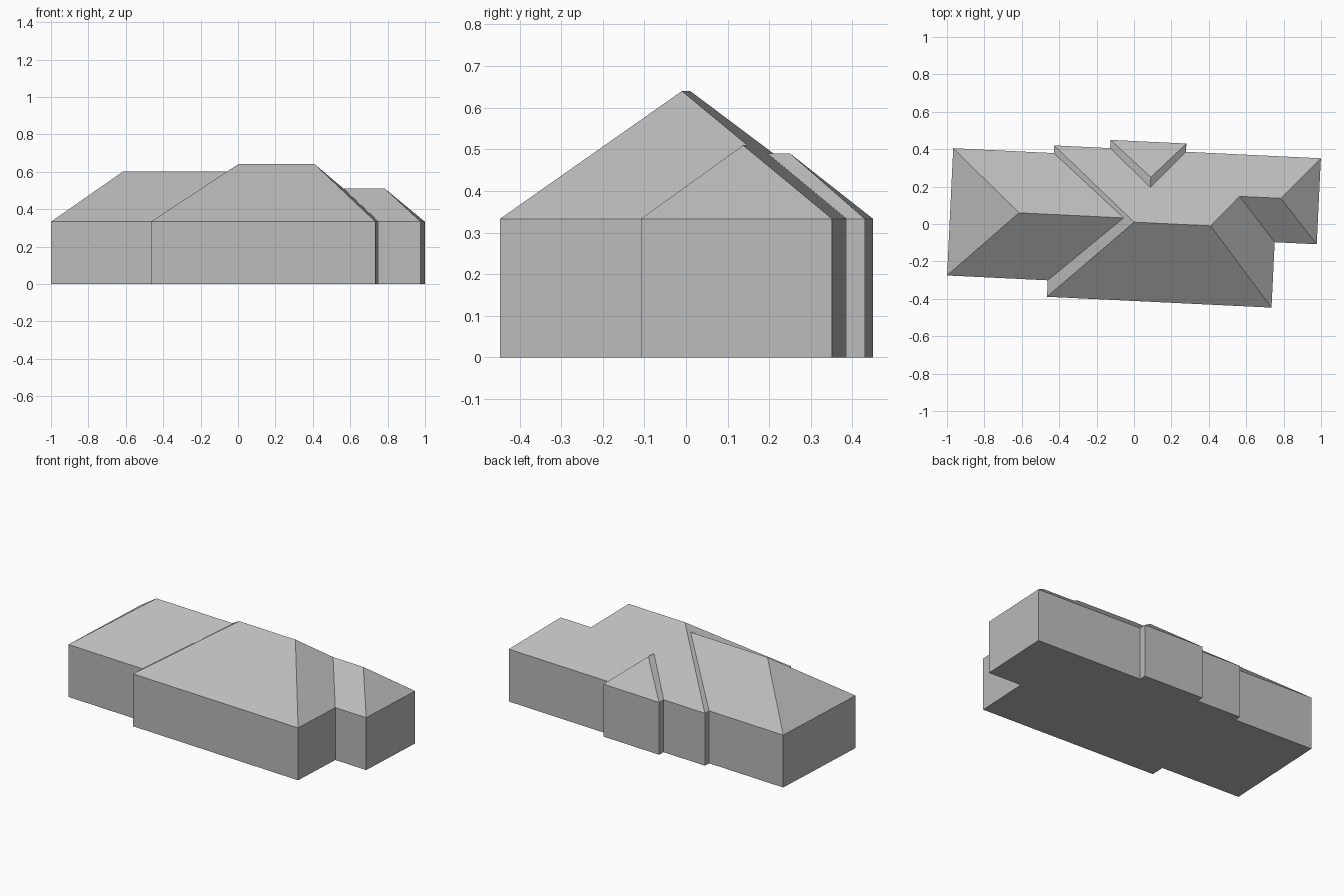
import bpy, bmesh, math

if "Cube" in bpy.data.objects:
    bpy.data.objects.remove(bpy.data.objects["Cube"], do_unlink=True)

EAVE = 0.333

grey = bpy.data.materials.new("plain grey")
grey.use_nodes = True
grey.diffuse_color = (0.5, 0.5, 0.5, 1)
grey.node_tree.nodes["Principled BSDF"].inputs["Base Color"].default_value = (0.5, 0.5, 0.5, 1)


def roofed_block(name, corners, ridge, height):
    """Walls on four counter-clockwise corners, under a roof with a level ridge.
    The first ridge end lies by corners 3-0, the second by corners 1-2."""
    bm = bmesh.new()
    base = [bm.verts.new((x, y, 0)) for x, y in corners]
    eave = [bm.verts.new((x, y, EAVE)) for x, y in corners]
    start, end = [bm.verts.new((x, y, height)) for x, y in ridge]
    bm.faces.new(base[::-1])
    for i in range(4):
        j = (i + 1) % 4
        bm.faces.new((base[i], base[j], eave[j], eave[i]))
    bm.faces.new((eave[0], eave[1], end, start))
    bm.faces.new((eave[1], eave[2], end))
    bm.faces.new((eave[2], eave[3], start, end))
    bm.faces.new((eave[3], eave[0], start))
    mesh = bpy.data.meshes.new(name)
    bm.to_mesh(mesh)
    bm.free()
    mesh.materials.append(grey)
    obj = bpy.data.objects.new(name, mesh)
    bpy.context.collection.objects.link(obj)
    return obj


def rect(x0, x1, y0, y1):
    return [(x0, y0), (x1, y0), (x1, y1), (x0, y1)]


# Main hipped block
BACK, RIDGE_Y, TOP = 0.399, 0.01, 0.64
house = roofed_block("house", rect(-0.446, 0.756, -0.411, BACK),
                     [(0, RIDGE_Y), (0.41, RIDGE_Y)], TOP)

# Lower wing on the right's side
left_wing = roofed_block("long_wing", rect(-0.985, 0, -0.323, 0.358),
                         [(-0.617, 0.03), (0, 0.03)], 0.601)

# Short wing whose back slope continues the main roof
wing_y = 0.175
wing_top = EAVE + (TOP - EAVE) * (BACK - wing_y) / (BACK - RIDGE_Y)
short_wing = roofed_block("short_wing", rect(0.45, 0.981, -0.061, BACK),
                          [(0.45, wing_y), (0.777, wing_y)], wing_top)

# Small hipped bay at the back
bay = roofed_block("back_bay", [(0.259, 0.1), (0.259, 0.443), (-0.147, 0.443), (-0.147, 0.1)],
                   [(0.078, 0.1), (0.078, 0.254)], 0.49)

# Merge the parts into one clean shell
bpy.context.view_layer.objects.active = house
for part in (left_wing, short_wing, bay):
    mod = house.modifiers.new("join", 'BOOLEAN')
    mod.operation = 'UNION'
    mod.solver = 'EXACT'
    mod.object = part
    bpy.ops.object.modifier_apply(modifier=mod.name)
    bpy.data.objects.remove(part, do_unlink=True)

# Remove leftover edges inside flat faces
bm = bmesh.new()
bm.from_mesh(house.data)
bmesh.ops.remove_doubles(bm, verts=bm.verts, dist=0.0005)
bmesh.ops.dissolve_limit(bm, angle_limit=math.radians(0.5), verts=bm.verts, edges=bm.edges)
bm.to_mesh(house.data)
bm.free()

# The plan is turned slightly
house.rotation_euler.z = -math.atan(0.0483)
